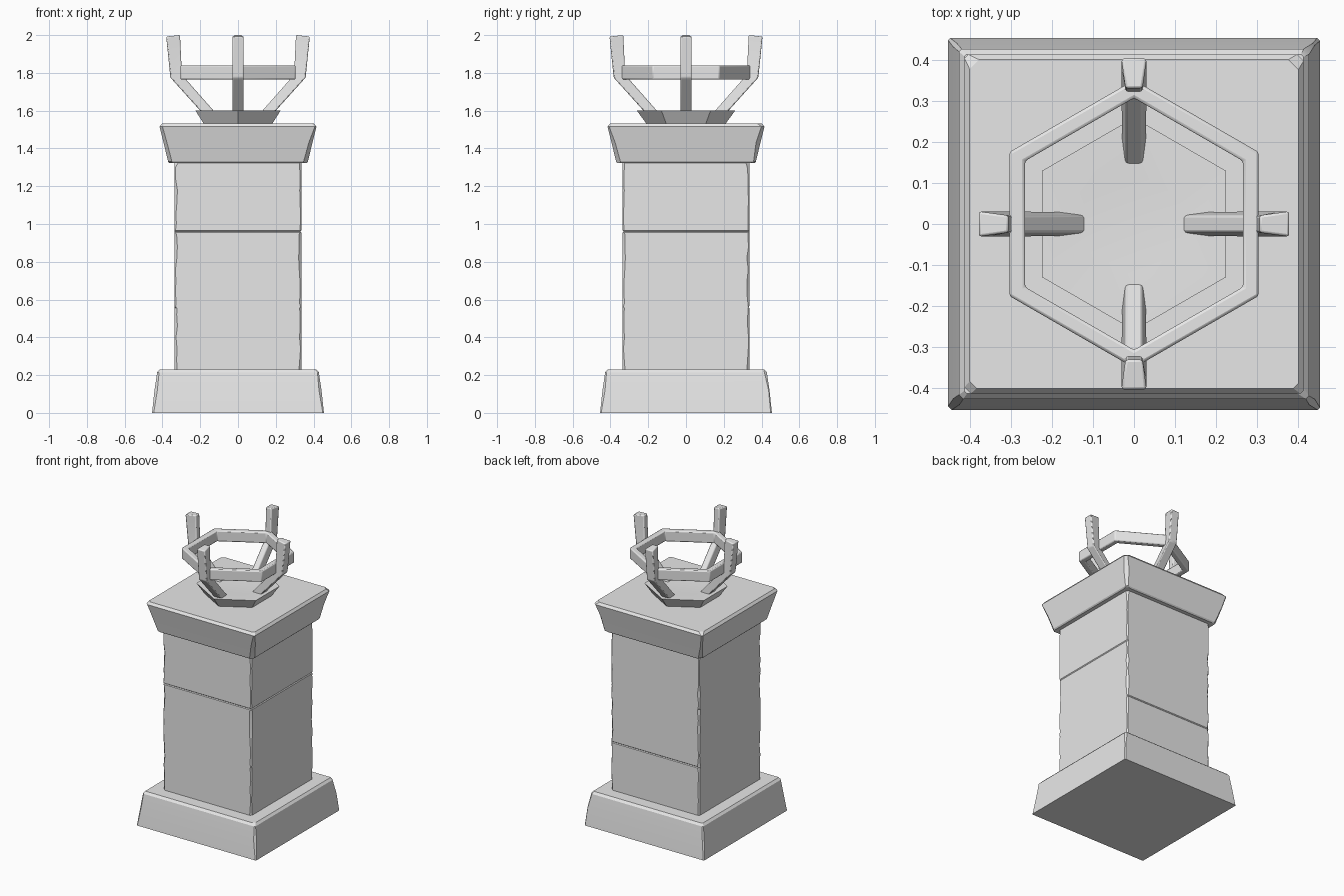
import bpy, bmesh, math, random
from mathutils import Matrix, Vector

random.seed(4)
cube = bpy.data.objects.get("Cube")
if cube:
    bpy.data.objects.remove(cube, do_unlink=True)

stone = bpy.data.materials.new("grey_stone")
stone.use_nodes = True
grey = (0.8, 0.8, 0.8, 1)
stone.diffuse_color = grey
stone.node_tree.nodes["Principled BSDF"].inputs["Base Color"].default_value = grey
parts = []


def finish(name, bm, bevel=0):
    bmesh.ops.recalc_face_normals(bm, faces=bm.faces)
    mesh = bpy.data.meshes.new(name)
    bm.to_mesh(mesh)
    bm.free()
    mesh.materials.append(stone)
    obj = bpy.data.objects.new(name, mesh)
    bpy.context.collection.objects.link(obj)
    if bevel:
        mod = obj.modifiers.new("soft_edges", "BEVEL")
        mod.width, mod.segments = bevel, 2
    parts.append(obj)
    return obj


def loft(bm, rings, cap=True, closed=False):
    """Skin a list of point rings, optionally capping the ends."""
    loops = [[bm.verts.new(p) for p in ring] for ring in rings]
    pairs = list(zip(loops, loops[1:]))
    if closed:
        pairs.append((loops[-1], loops[0]))
    for a, b in pairs:
        for i in range(len(a)):
            j = (i + 1) % len(a)
            bm.faces.new((a[i], a[j], b[j], b[i]))
    if cap:
        bm.faces.new(loops[0])
        bm.faces.new(loops[-1])


def worn_square(z, half, wear, front_in=0, back_in=0):
    """Square outline whose corners are chipped by a random amount."""
    ring = []
    for sx, sy in ((1, 1), (-1, 1), (-1, -1), (1, -1)):
        c = wear * random.uniform(0.4, 1.6)
        pair = [(sx * half, sy * (half - c), z), (sx * (half - c), sy * half, z)]
        ring += pair if sx * sy > 0 else pair[::-1]
    return [(x - (front_in if x > half - 0.001 else 0),
             y + (front_in if y < -half + 0.001 else 0)
             - (back_in if y > half - 0.001 else 0), z) for x, y, z in ring]


def worn_block(name, levels, wear):
    bm = bmesh.new()
    loft(bm, [worn_square(z, half, wear) for z, half in levels])
    return finish(name, bm)


# Plinth and overhanging cap, with softened rims
worn_block("base", [(0, 0.455), (0.12, 0.442), (0.215, 0.428), (0.23, 0.415)], 0.01)
worn_block("cap", [(1.322, 0.362), (1.33, 0.37), (1.43, 0.394),
                   (1.515, 0.415), (1.532, 0.402)], 0.016)

# Square shaft with chipped corners and shallow masonry seams
bm = bmesh.new()
rings = []
for i in range(19):
    rings.append(worn_square(0.22 + i * 0.06, 0.335, 0.009))
for seam, front in ((0.96, True), (0.56, False)):
    for dz, depth in ((-0.005, 0), (0, 0.005), (0.005, 0)):
        rings.append(worn_square(seam + dz, 0.335, 0.009,
                                 depth if front else 0, 0 if front else depth))
rings.append(worn_square(1.325, 0.335, 0.012))
rings.sort(key=lambda r: r[0][2])
loft(bm, rings)
finish("shaft", bm)


def hexagon(radius, z):
    return [(radius * math.sin(i * math.pi / 3), radius * math.cos(i * math.pi / 3), z)
            for i in range(6)]


# Shallow six-sided dish
bm = bmesh.new()
loft(bm, [hexagon(0.205, 1.525), hexagon(0.26, 1.6), hexagon(0.255, 1.6),
          hexagon(0.13, 1.592)])
finish("dish", bm)

# Six-sided holding ring
bm = bmesh.new()
loft(bm, [hexagon(0.352, 1.765), hexagon(0.352, 1.84),
          hexagon(0.308, 1.84), hexagon(0.308, 1.765)], cap=False, closed=True)
finish("ring", bm, 0.007)

# Four bent prongs: (outer reach, inner reach, outer z, inner z) per station
stations = [(0.155, 0.085, 1.55, 1.55), (0.358, 0.297, 1.775, 1.79),
            (0.38, 0.307, 1.992, 2.0)]
for i, side in enumerate(("left", "back", "right", "front")):
    bm = bmesh.new()
    shift = 0.025 * (i % 2)
    loft(bm, [[(o + shift, -0.031, zo), (o + shift, 0.031, zo),
               (n + shift, 0.021, zn), (n + shift, -0.021, zn)]
              for o, n, zo, zn in stations])
    bm.transform(Matrix.Rotation(i * math.pi / 2, 4, "Z"))
    finish(side + "_prong", bm, 0.006)

# Smooth shading that keeps the hard edges
bpy.ops.object.select_all(action="DESELECT")
for obj in parts:
    obj.select_set(True)
bpy.context.view_layer.objects.active = parts[0]
bpy.ops.object.shade_smooth_by_angle(angle=math.radians(30))
